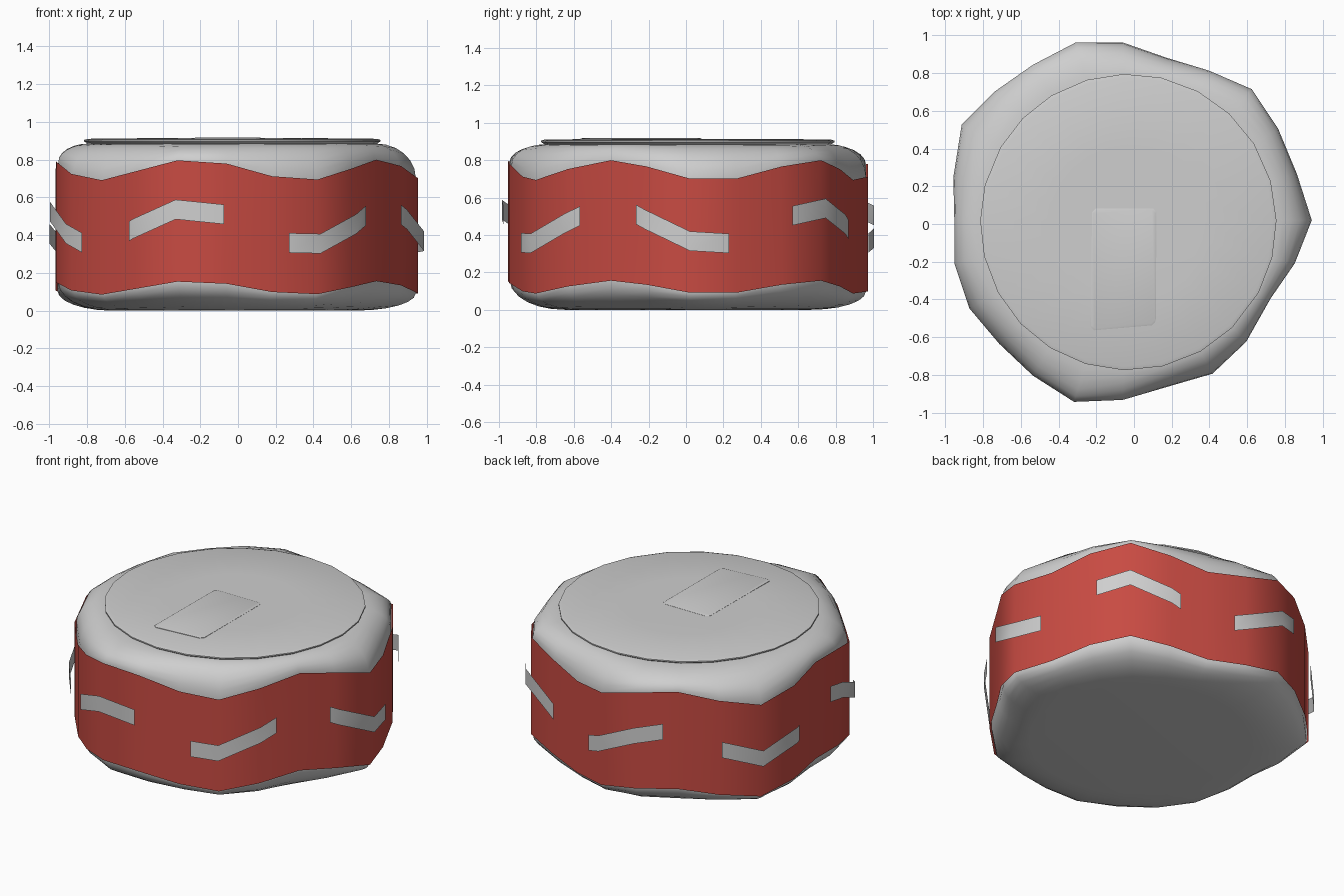
import bpy, math
from mathutils import Vector

if "Cube" in bpy.data.objects:
    bpy.data.objects.remove(bpy.data.objects["Cube"])

def material(name, rgb):
    m = bpy.data.materials.new(name)
    m.use_nodes = True
    m.diffuse_color = (*rgb, 1)
    m.node_tree.nodes["Principled BSDF"].inputs["Base Color"].default_value = (*rgb, 1)
    return m

GREY = material("light grey", (0.62, 0.62, 0.62))
RED = material("brick red", (0.58, 0.07, 0.055))
N = 24

# Irregular outline, one point per 15 degrees
OUTLINE = [Vector(p) for p in (
    (.95, .02), (.87, .27), (.77, .51), (.63, .72), (.40, .82), (.17, .89),
    (-.06, .97), (-.31, .97), (-.54, .85), (-.74, .71), (-.92, .53), (-.965, .25),
    (-.96, .02), (-.96, -.21), (-.88, -.45), (-.72, -.64), (-.54, -.81), (-.32, -.95),
    (-.06, -.94), (.18, -.87), (.42, -.80), (.60, -.63), (.73, -.40), (.86, -.21))]
CENTRE = Vector((-.03, .01))

def outline(u, offset=0.0):
    """Point on the outline at fractional index u, pushed outward."""
    i = math.floor(u)
    p = OUTLINE[i % N].lerp(OUTLINE[(i + 1) % N], u - i)
    return p + (p - CENTRE).normalized() * offset

def wave(u, mid, amp):
    """Five waves round the body."""
    return mid + amp * math.cos(math.tau * 5 * (u - 22.1) / N)

def circle(i, r):
    d = (OUTLINE[i] - CENTRE).normalized()
    return CENTRE + d * r

def make(name, rings, mat, closed=True, caps=True, angle=40):
    """Skin a list of rings of equal length."""
    n = len(rings[0])
    verts = [v for ring in rings for v in ring]
    faces = []
    for r in range(len(rings) - 1):
        for i in range(n if closed else n - 1):
            j = (i + 1) % n
            faces.append((r * n + i, r * n + j, (r + 1) * n + j, (r + 1) * n + i))
    if caps:
        faces.append(tuple(reversed(range(n))))
        faces.append(tuple(range((len(rings) - 1) * n, len(rings) * n)))
    me = bpy.data.meshes.new(name)
    me.from_pydata(verts, [], faces)
    me.materials.append(mat)
    ob = bpy.data.objects.new(name, me)
    bpy.context.collection.objects.link(ob)
    bpy.ops.object.select_all(action="DESELECT")
    ob.select_set(True)
    bpy.context.view_layer.objects.active = ob
    bpy.ops.object.shade_smooth_by_angle(angle=math.radians(angle))
    return ob

# Body: rounded base, wavy wall, shoulder easing into a round neck
def blend_ring(mid, amp, end_r, end_z, t):
    tr, tz = 1 - math.cos(t), math.sin(t)
    ring = []
    for i in range(N):
        p = outline(i, -.008).lerp(circle(i, end_r), tr)
        z = wave(i, mid, amp)
        ring.append((p.x, p.y, z + (end_z - z) * tz))
    return ring

STEPS = 6
quarter = [math.pi / 2 * k / STEPS for k in range(STEPS + 1)]
base = [blend_ring(.12, .036, .66, 0, t) for t in reversed(quarter)]
shoulder = [blend_ring(.745, .053, .76, .885, t) for t in quarter]
make("body", base + shoulder, GREY, angle=60)

# Lid: thin round disc with a chamfered rim and slight dome
LID = ((.75, .875), (.785, .896), (.785, .904), (.765, .91), (.4, .914))
make("lid", [[(*circle(i, r), z) for i in range(N)] for r, z in LID], GREY, angle=25)

# Raised plaque on the lid
corners = [Vector(c) for c in ((-.23, -.565), (.115, -.535), (.12, .083), (-.222, .083))]
mid = sum(corners, Vector((0, 0))) / 4

def plaque_ring(scale, z):
    ring = []
    for k, c in enumerate(corners):
        for other in (corners[k - 1], corners[(k + 1) % 4]):
            p = c + (other - c).normalized() * .02
            ring.append((*(mid + (p - mid) * scale), z))
    return ring

make("lid_plaque", [plaque_ring(1, .908), plaque_ring(1, .915), plaque_ring(.97, .918)],
     GREY, angle=25)

# Wavy band wrapped round the wall
band = [[(*outline(i, .003), wave(i, m, a)) for i in range(N)]
        for m, a in ((.12, .036), (.745, .055))]
make("band", band, RED, caps=False, angle=60)

# Seven bent strips standing just off the band
for s in range(7):
    start = 15.9 + s * N / 7
    end = start + 2.05
    us = [start] + list(range(math.ceil(start), math.floor(end) + 1)) + [end]
    rows = [[(*outline(u, .036), wave(u, .445, .098) + dz) for u in us] for dz in (-.052, .052)]
    make(f"strip_{s + 1}", rows, GREY, closed=False, caps=False, angle=60)
